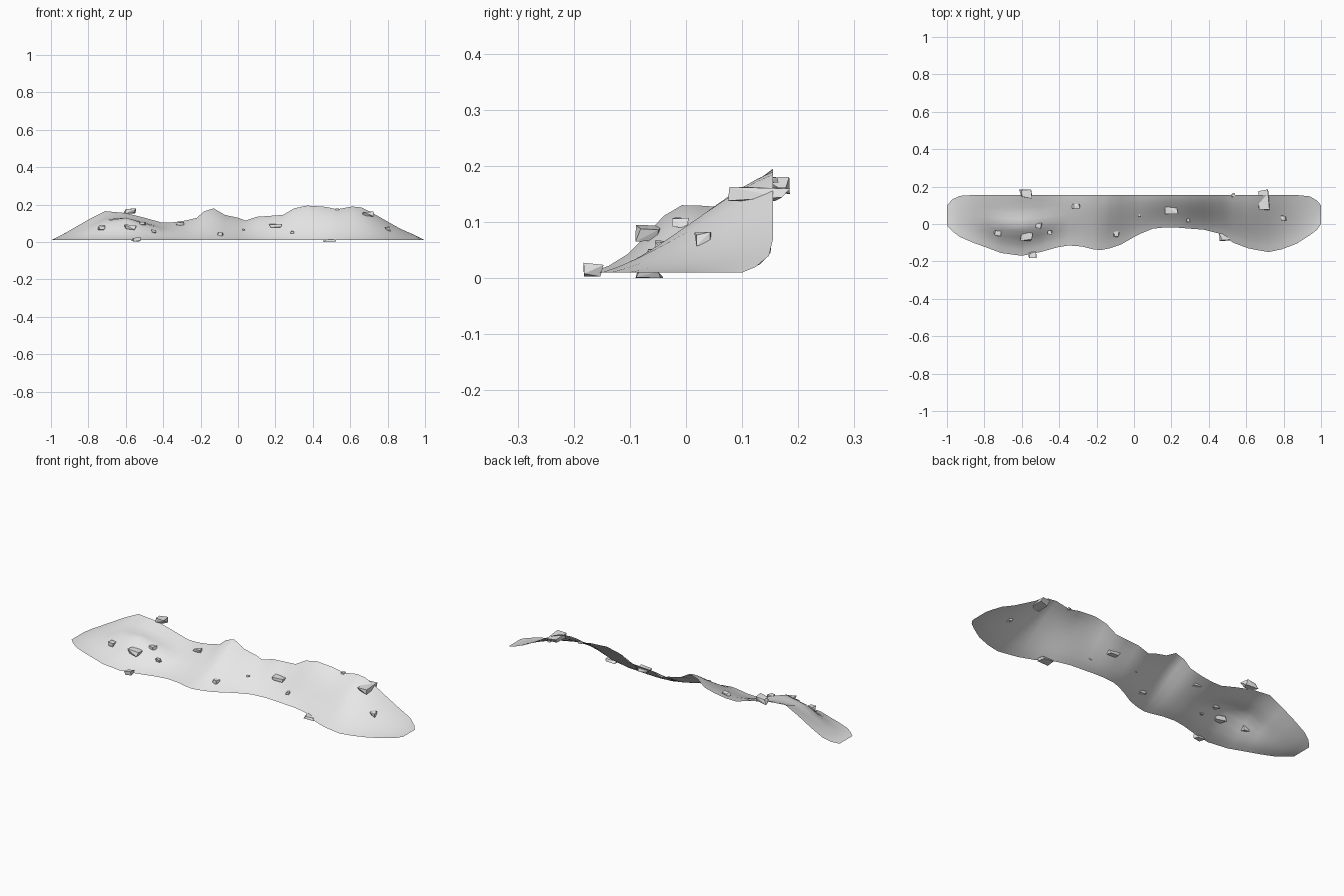
import bpy, bmesh, math, random
from mathutils import Vector

cube = bpy.data.objects.get("Cube")
if cube:
    bpy.data.objects.remove(cube, do_unlink=True)

random.seed(4)
CM = 0.01      # tables below are in hundredths of a unit
ROWS = 10


def material(name, colour):
    mat = bpy.data.materials.new(name)
    mat.use_nodes = True
    mat.diffuse_color = colour
    mat.node_tree.nodes["Principled BSDF"].inputs["Base Color"].default_value = colour
    return mat


GREY = material("pale grey", (0.8, 0.8, 0.8, 1))


def add_object(name, bm, smooth):
    mesh = bpy.data.meshes.new(name)
    for face in bm.faces:
        face.smooth = smooth
    bm.to_mesh(mesh)
    bm.free()
    mesh.materials.append(GREY)
    obj = bpy.data.objects.new(name, mesh)
    bpy.context.collection.objects.link(obj)
    return obj


# Stations along the bank: x, front edge y, crest height
STATIONS = [
    (-100, -1, 1), (-97, -4, 2.5), (-93, -7, 4.5), (-86, -10, 8.5), (-79, -12.5, 12.5),
    (-71, -15.5, 16.5), (-60, -17, 15.5), (-50, -15, 13), (-41, -12.5, 10.5),
    (-35, -11.5, 10.5), (-28, -12, 11.5), (-22, -13.5, 13), (-18, -14, 16.5),
    (-13, -13, 18), (-7, -11, 14.5), (0, -7, 13), (4, -5, 11.5), (10, -2.5, 13.5),
    (17, -1.8, 14), (24, -2, 14.5), (30, -2.5, 18), (37, -3, 19.5), (47, -5.5, 18.8),
    (53, -10, 17.5), (61, -13, 19), (66, -14, 18.5), (72, -15, 15.5), (79, -13.5, 11.5),
    (87, -10.5, 7), (94, -6, 4), (98, -3, 2), (100, 0, 1),
]


def back_edge(x):
    """Straight back with rounded corners at both ends."""
    inset = max(0, abs(x) - 0.85) / 0.15
    return 0.155 - 0.055 * inset ** 4


def bank_height(x, t, crest):
    rise = 0.65 * t + 0.35 * t * t * (3 - 2 * t)
    hump = math.exp(-((x + 0.6) / 0.14) ** 2 - ((t - 0.45) / 0.22) ** 2)
    fade = math.sin(math.pi * t)
    return 0.01 + (crest - 0.01) * rise + 0.05 * hump * fade


# Open sheet forming the earth bank
bm = bmesh.new()
columns = []
for x, front, crest in STATIONS:
    x, front, crest = x * CM, front * CM, crest * CM
    back = back_edge(x)
    column = []
    for i in range(ROWS + 1):
        t = i / ROWS
        column.append(bm.verts.new((x, front + (back - front) * t, bank_height(x, t, crest))))
    columns.append(column)
for a, b in zip(columns, columns[1:]):
    for i in range(ROWS):
        bm.faces.new((a[i], b[i], b[i + 1], a[i + 1]))
add_object("earth_bank", bm, True)


def rock(name, centre, size):
    """Angular stone: hull of scattered points fitted to a box."""
    points = []
    for sx in (-1, 1):
        for sy in (-1, 1):
            for sz in (-1, 1):
                points.append(Vector([s * random.uniform(0.45, 1) for s in (sx, sy, sz)]))
    low = [min(p[k] for p in points) for k in range(3)]
    high = [max(p[k] for p in points) for k in range(3)]
    bm = bmesh.new()
    for p in points:
        bm.verts.new([centre[k] + size[k] * ((p[k] - low[k]) / (high[k] - low[k]) - 0.5)
                      for k in range(3)])
    hull = bmesh.ops.convex_hull(bm, input=bm.verts)
    loose = {g for g in hull["geom_interior"] + hull["geom_unused"]
             if isinstance(g, bmesh.types.BMVert)}
    bmesh.ops.delete(bm, geom=list(loose), context="VERTS")
    bmesh.ops.recalc_face_normals(bm, faces=bm.faces)
    add_object(name, bm, False)


# Stones half buried in the bank: centre, then size
ROCKS = [
    ((-58, 16, 16.5), (7, 5, 3)), ((69.5, 13, 15), (6, 11, 2.5)),
    ((-73, -5, 7.5), (4, 3, 2.5)), ((-57.5, -6.5, 8), (6.5, 5, 3)),
    ((-54.5, -16.5, 1.5), (5, 3.6, 2.5)), ((-51, -1, 9.8), (4, 3, 2)),
    ((-45, -4.5, 5.8), (2.5, 2, 2)), ((-31, 9.5, 9.7), (4.5, 2.6, 2)),
    ((-9.5, -5.5, 4.2), (3.5, 3, 2)), ((3, 4.5, 6.7), (1.5, 1.5, 1)),
    ((20, 7.5, 8.7), (7, 4.5, 2)), ((29, 2, 5.2), (2, 2, 1.5)),
    ((49, -6.5, 0.7), (7, 5, 1.4)), ((53, 15.5, 17.5), (2, 2, 1)),
    ((80, 3, 7), (3, 3, 2.5)),
]
for n, (centre, size) in enumerate(ROCKS, 1):
    rock(f"rock_{n}", Vector(centre) * CM, Vector(size) * CM)
